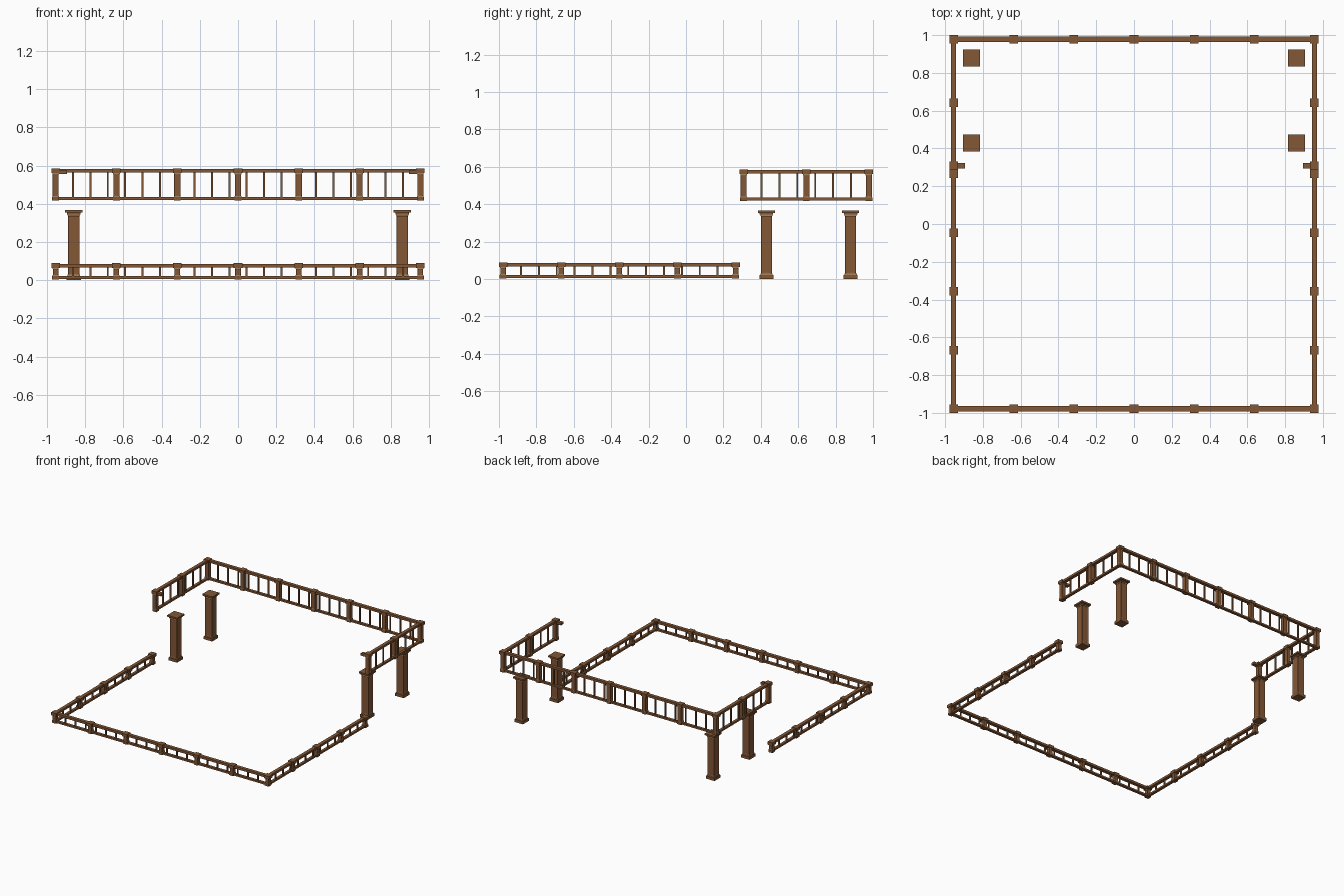
import bpy, bmesh
from mathutils import Matrix, Vector

if "Cube" in bpy.data.objects:
    bpy.data.objects.remove(bpy.data.objects["Cube"], do_unlink=True)


def material(name, rgb):
    m = bpy.data.materials.new(name)
    m.use_nodes = True
    m.diffuse_color = (*rgb, 1)
    m.node_tree.nodes["Principled BSDF"].inputs["Base Color"].default_value = (*rgb, 1)
    return m


WOOD = material("brown wood", (0.23, 0.095, 0.036))
TRIM = material("tan trim", (0.40, 0.23, 0.10))

CX, CY = 0.955, 0.978            # fence centre lines
UPPER_Y, LOWER_Y = 0.308, 0.265  # open ends of the side runs


def box(bm, lo, hi, mat=0, panel=0):
    """Axis-aligned box; panel > 0 sinks a panel into each upright face."""
    lo, hi = Vector(lo), Vector(hi)
    place = Matrix.Translation((lo + hi) / 2) @ Matrix.Diagonal((*(hi - lo), 1))
    verts = bmesh.ops.create_cube(bm, size=1, matrix=place)["verts"]
    faces = list({f for v in verts for f in v.link_faces})
    for f in faces:
        f.material_index = mat
    if panel:
        bm.normal_update()
        sides = [f for f in faces if abs(f.normal.z) < 0.5]
        bmesh.ops.inset_individual(bm, faces=sides, thickness=panel, depth=-panel * 0.4)


def block(bm, x, y, half, z0, z1, mat=0, panel=0):
    box(bm, (x - half, y - half, z0), (x + half, y + half, z1), mat, panel)


def finish(bm, name):
    mesh = bpy.data.meshes.new(name)
    bm.to_mesh(mesh)
    bm.free()
    mesh.materials.append(WOOD)
    mesh.materials.append(TRIM)
    ob = bpy.data.objects.new(name, mesh)
    bpy.context.collection.objects.link(ob)


def post(bm, x, y, z0, z1, shaft):
    """Square newel post with foot, collar and cap."""
    block(bm, x, y, 0.018, z0, z0 + 0.018)
    block(bm, x, y, shaft + 0.0015, z0 + 0.018, z0 + 0.023, 1)
    block(bm, x, y, shaft, z0 + 0.023, z1 - 0.03, 0, 0.005)
    block(bm, x, y, shaft + 0.0015, z1 - 0.03, z1 - 0.024, 1)
    block(bm, x, y, 0.0225, z1 - 0.024, z1)


def rail(bm, a, b, half, z0, z1):
    lo = (min(a[0], b[0]) - half, min(a[1], b[1]) - half, z0)
    hi = (max(a[0], b[0]) + half, max(a[1], b[1]) + half, z1)
    box(bm, lo, hi)


def run(name, a, b, z0, z1, bays, gaps, shaft):
    """Straight balustrade from a to b: rails, posts and balusters."""
    a, b = Vector(a), Vector(b)
    bm = bmesh.new()
    rail(bm, a, b, 0.0135, z1 - 0.021, z1 - 0.003)
    rail(bm, a, b, 0.011, z0 + 0.003, z0 + 0.017)
    finish(bm, name + "_rails")
    bm = bmesh.new()
    for i in range(1, bays):
        p = a.lerp(b, i / bays)
        post(bm, p.x, p.y, z0, z1, shaft)
    finish(bm, name + "_posts")
    bm = bmesh.new()
    for i in range(1, gaps):
        p = a.lerp(b, i / gaps)
        block(bm, p.x, p.y, 0.005, z0 + 0.015, z1 - 0.018)
    finish(bm, name + "_balusters")


# Balustrades: (level, bottom, top, end wall y, open end y, shaft, side bays, side gaps)
levels = [("lower", 0.004, 0.089, -CY, LOWER_Y, 0.0145, 4, 13),
          ("upper", 0.418, 0.585, CY, UPPER_Y, 0.016, 2, 7)]
for level, z0, z1, wall, end, shaft, bays, gaps in levels:
    run(level + "_cross", (-CX, wall), (CX, wall), z0, z1, 6, 21, shaft)
    for side, s in (("left", 1), ("right", -1)):
        run(f"{level}_{side}", (s * CX, wall), (s * CX, end), z0, z1, bays, gaps, shaft)
        bm = bmesh.new()
        for y in (wall, end):
            post(bm, s * CX, y, z0, z1, shaft)
        finish(bm, f"{level}_{side}_end_posts")

for side, s in (("left", 1), ("right", -1)):
    # Short handrail returns at the open ends of the upper level
    bm = bmesh.new()
    rail(bm, (s * CX, UPPER_Y), (s * 0.911, UPPER_Y), 0.015, 0.556, 0.575)
    finish(bm, f"handrail_return_{side}")
    # Panelled columns
    for place, y in (("front", 0.43), ("back", 0.88)):
        x = s * 0.86
        bm = bmesh.new()
        block(bm, x, y, 0.038, 0, 0.022)
        block(bm, x, y, 0.033, 0.022, 0.029, 1)
        block(bm, x, y, 0.03, 0.029, 0.338, 0, 0.008)
        block(bm, x, y, 0.032, 0.338, 0.345, 1)
        block(bm, x, y, 0.036, 0.345, 0.354)
        block(bm, x, y, 0.045, 0.354, 0.367)
        finish(bm, f"column_{place}_{side}")
